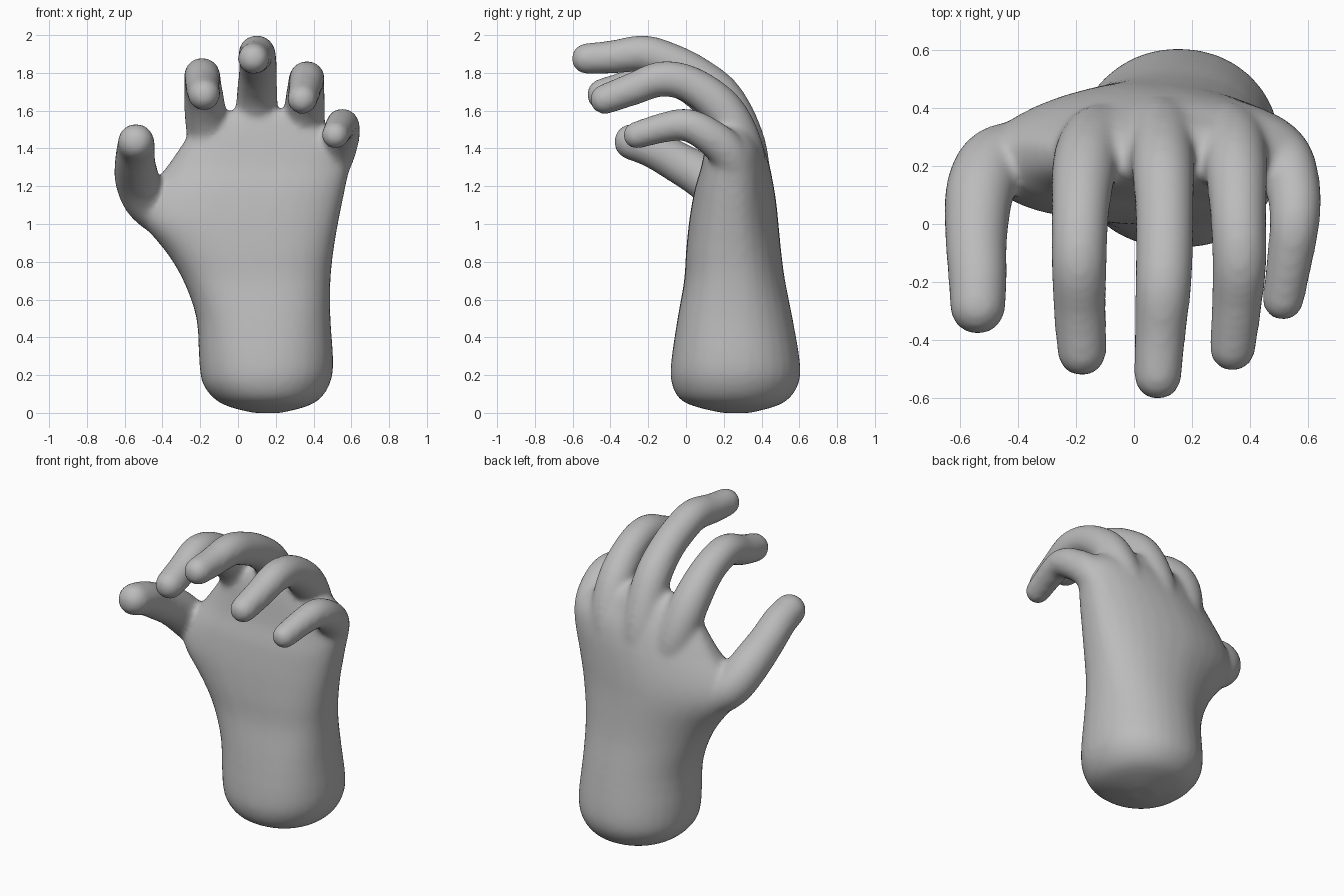
import bpy, bmesh, math
from mathutils import Vector

if "Cube" in bpy.data.objects:
    bpy.data.objects.remove(bpy.data.objects["Cube"])

SEG = 32


def spline(rows, steps):
    """Smooth interpolation through rows of numbers."""
    pts = [Vector(r) for r in rows]
    pts = [pts[0] * 2 - pts[1]] + pts + [pts[-1] * 2 - pts[-2]]
    out = []
    for a, b, c, d in zip(pts, pts[1:], pts[2:], pts[3:]):
        for i in range(steps):
            t = i / steps
            out.append(0.5 * (2 * b + (c - a) * t + (2 * a - 5 * b + 4 * c - d) * t**2
                              + (3 * b - a - 3 * c + d) * t**3))
    return out + [pts[-2]]


def loft(bm, rings):
    """Closed skin over a list of equal rings."""
    loops = [[bm.verts.new(p) for p in ring] for ring in rings]
    faces = [bm.faces.new(loops[0][::-1]), bm.faces.new(loops[-1])]
    for lo, hi in zip(loops, loops[1:]):
        for i in range(SEG):
            j = (i + 1) % SEG
            faces.append(bm.faces.new((lo[i], lo[j], hi[j], hi[i])))
    bmesh.ops.recalc_face_normals(bm, faces=faces)


def palm_ring(z, x0, x1, y0, y1):
    """Oval that grows a flat palm and a back sloping to the thumb with height."""
    ring = []
    rise = min(1, max(0, z))
    for i in range(SEG):
        a = math.tau * i / SEG
        c, s = math.cos(a), math.sin(a)
        power = 2.1
        if s < 0:
            power += 0.8 * rise
        elif c < 0:
            power -= 0.4 * rise
        k = 2 / power
        ring.append(((x0 + x1) / 2 + (x1 - x0) / 2 * math.copysign(abs(c)**k, c),
                     (y0 + y1) / 2 + (y1 - y0) / 2 * math.copysign(abs(s)**k, s), z))
    return ring


def finger(bm, rows):
    """Tapered tube through (x, y, z, radius) rows with a round tip."""
    path = spline(rows, 5)
    centres = [p.xyz for p in path]
    radii = [p[3] for p in path]
    end, r = centres[-1], radii[-1]
    axis = (centres[-1] - centres[-2]).normalized()
    for i in range(1, 6):
        a = math.radians(16 * i)
        centres.append(end + axis * r * math.sin(a))
        radii.append(r * math.cos(a))
    rings = []
    for i, (c, rad) in enumerate(zip(centres, radii)):
        t = (centres[min(i + 1, len(centres) - 1)] - centres[max(i - 1, 0)]).normalized()
        u = t.cross(Vector((1, 0, 0))).normalized()
        v = t.cross(u)
        rings.append([c + rad * (u * math.cos(math.tau * k / SEG) + v * math.sin(math.tau * k / SEG))
                      for k in range(SEG)])
    loft(bm, rings)


bm = bmesh.new()

# Wrist and palm: height, left to right extent, front to back extent
palm = [(0, .08, .23, .19, .34), (.03, -.04, .35, .06, .46), (.07, -.12, .43, -.03, .54),
        (.15, -.185, .485, -.075, .595), (.26, -.205, .505, -.08, .605), (.5, -.22, .49, -.045, .565),
        (.7, -.29, .49, -.01, .525), (.85, -.38, .505, 0, .505), (1, -.5, .53, .015, .49),
        (1.1, -.51, .55, .03, .48), (1.2, -.46, .57, .05, .465), (1.3, -.38, .59, .08, .445),
        (1.4, -.31, .59, .1, .415), (1.48, -.25, .52, .115, .375), (1.56, -.12, .4, .135, .33),
        (1.6, -.04, .29, .16, .28)]
loft(bm, [palm_ring(*row) for row in spline(palm, 3)])

# Thumb
finger(bm, [(-.18, .27, .9, .09), (-.34, .255, 1, .103), (-.475, .22, 1.11, .118),
            (-.532, .115, 1.23, .119), (-.545, -.05, 1.33, .108), (-.54, -.18, 1.4, .102),
            (-.54, -.285, 1.435, .097)])
# Index finger
finger(bm, [(-.08, .325, 1.18, .1), (-.135, .285, 1.38, .117), (-.17, .2, 1.57, .113),
            (-.185, .05, 1.72, .101), (-.19, -.13, 1.785, .096), (-.187, -.3, 1.725, .091),
            (-.18, -.44, 1.685, .086)])
# Middle finger
finger(bm, [(.09, .35, 1.2, .105), (.095, .305, 1.43, .115), (.1, .2, 1.66, .109),
            (.105, .05, 1.79, .102), (.105, -.1, 1.865, .1), (.1, -.23, 1.903, .097),
            (.09, -.38, 1.885, .089), (.082, -.525, 1.875, .083)])
# Ring finger
finger(bm, [(.28, .335, 1.18, .1), (.335, .295, 1.4, .114), (.352, .2, 1.6, .109),
            (.36, .03, 1.735, .098), (.365, -.13, 1.768, .094), (.355, -.28, 1.715, .087),
            (.34, -.43, 1.66, .08)])
# Little finger
finger(bm, [(.4, .3, 1.05, .09), (.46, .28, 1.23, .1), (.52, .22, 1.38, .102),
            (.552, .11, 1.475, .094), (.554, 0, 1.525, .087), (.538, -.12, 1.51, .08),
            (.515, -.262, 1.47, .073)])

mesh = bpy.data.meshes.new("hand")
bm.to_mesh(mesh)
bm.free()
hand = bpy.data.objects.new("hand", mesh)
bpy.context.collection.objects.link(hand)
bpy.context.view_layer.objects.active = hand
hand.select_set(True)

# Merge all parts into one skin with soft webs between the fingers
remesh = hand.modifiers.new("merge", 'REMESH')
remesh.mode = 'VOXEL'
remesh.voxel_size = 0.016
smooth = hand.modifiers.new("soften", 'SMOOTH')
smooth.factor = 0.5
smooth.iterations = 14
for name in ("merge", "soften"):
    bpy.ops.object.modifier_apply(modifier=name)

# Plain grey skin
grey = bpy.data.materials.new("grey")
grey.use_nodes = True
colour = (0.5, 0.5, 0.5, 1)
grey.diffuse_color = colour
grey.node_tree.nodes["Principled BSDF"].inputs["Base Color"].default_value = colour
hand.data.materials.clear()
hand.data.materials.append(grey)
for poly in hand.data.polygons:
    poly.material_index = 0
    poly.use_smooth = True
